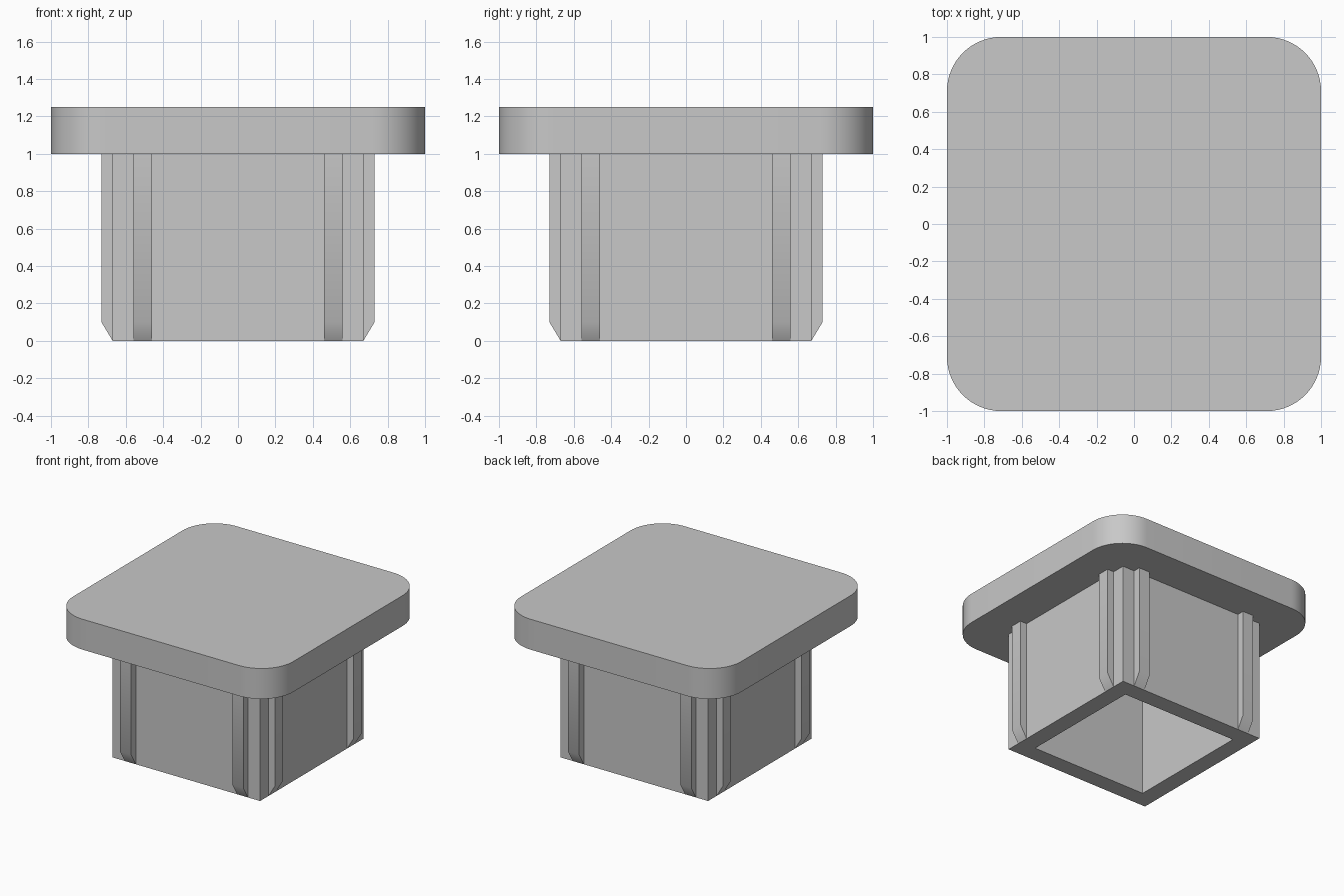
import bpy, bmesh, math
from mathutils import Matrix, Vector

if "Cube" in bpy.data.objects:
    bpy.data.objects.remove(bpy.data.objects["Cube"])

BODY, RIB_OUT, HEIGHT = 0.67, 0.73, 1.0
CAVITY, TOP, RADIUS = 0.47, 1.25, 0.29

grey = bpy.data.materials.new("light_grey")
grey.use_nodes = True
colour = (0.58, 0.58, 0.58, 1)
grey.diffuse_color = colour
grey.node_tree.nodes["Principled BSDF"].inputs["Base Color"].default_value = colour


def finish(name, bm):
    bmesh.ops.recalc_face_normals(bm, faces=bm.faces)
    mesh = bpy.data.meshes.new(name)
    bm.to_mesh(mesh)
    bm.free()
    mesh.materials.append(grey)
    obj = bpy.data.objects.new(name, mesh)
    bpy.context.collection.objects.link(obj)
    bpy.ops.object.select_all(action='DESELECT')
    obj.select_set(True)
    bpy.context.view_layer.objects.active = obj
    bpy.ops.object.shade_smooth_by_angle(angle=math.radians(35))
    return obj


def prism(bm, points, direction):
    face = bm.faces.new([bm.verts.new(p) for p in points])
    new = bmesh.ops.extrude_face_region(bm, geom=[face])["geom"]
    verts = [v for v in new if isinstance(v, bmesh.types.BMVert)]
    bmesh.ops.translate(bm, verts=verts, vec=direction)
    return verts


# Cap plate with rounded corners
bm = bmesh.new()
outline = []
steps = 16
for corner in range(4):
    mid = math.radians(45 + 90 * corner)
    cx = math.copysign(1 - RADIUS, math.cos(mid))
    cy = math.copysign(1 - RADIUS, math.sin(mid))
    for i in range(steps + 1):
        a = math.pi / 2 * (corner + i / steps)
        outline.append((cx + RADIUS * math.cos(a), cy + RADIUS * math.sin(a), HEIGHT))
prism(bm, outline, Vector((0, 0, TOP - HEIGHT)))
finish("cap_plate", bm)

# Square hollow plug, open below and closed above by the plate
bm = bmesh.new()
bmesh.ops.create_cube(bm, size=1, matrix=Matrix.Translation((0, 0, HEIGHT / 2))
                      @ Matrix.Diagonal((2 * BODY, 2 * BODY, HEIGHT, 1)))
bm.faces.ensure_lookup_table()
bottom = min(bm.faces, key=lambda f: f.calc_center_median().z)
top = max(bm.faces, key=lambda f: f.calc_center_median().z)
bmesh.ops.inset_region(bm, faces=[bottom], thickness=BODY - CAVITY)
new = bmesh.ops.extrude_face_region(bm, geom=[bottom])["geom"]
bmesh.ops.translate(bm, verts=[v for v in new if isinstance(v, bmesh.types.BMVert)],
                    vec=(0, 0, HEIGHT))
ceiling = [f for f in new if isinstance(f, bmesh.types.BMFace)]
doomed = [top] + ceiling + ([bottom] if bottom.is_valid and bottom not in ceiling else [])
bmesh.ops.delete(bm, geom=doomed, context='FACES')
finish("hollow_plug", bm)

# Two grip ribs on each side, tapered at the lower end
profile = [(BODY, 0), (RIB_OUT, 0.1), (RIB_OUT, HEIGHT), (BODY, HEIGHT)]
for side, turn in (("front", 0), ("left", 1), ("back", 2), ("right", 3)):
    bm = bmesh.new()
    for start in (-0.56, 0.46):
        prism(bm, [(start, -d, z) for d, z in profile], Vector((0.1, 0, 0)))
    bmesh.ops.rotate(bm, verts=bm.verts, cent=(0, 0, 0),
                     matrix=Matrix.Rotation(turn * math.pi / 2, 3, 'Z'))
    finish(side + "_ribs", bm)
